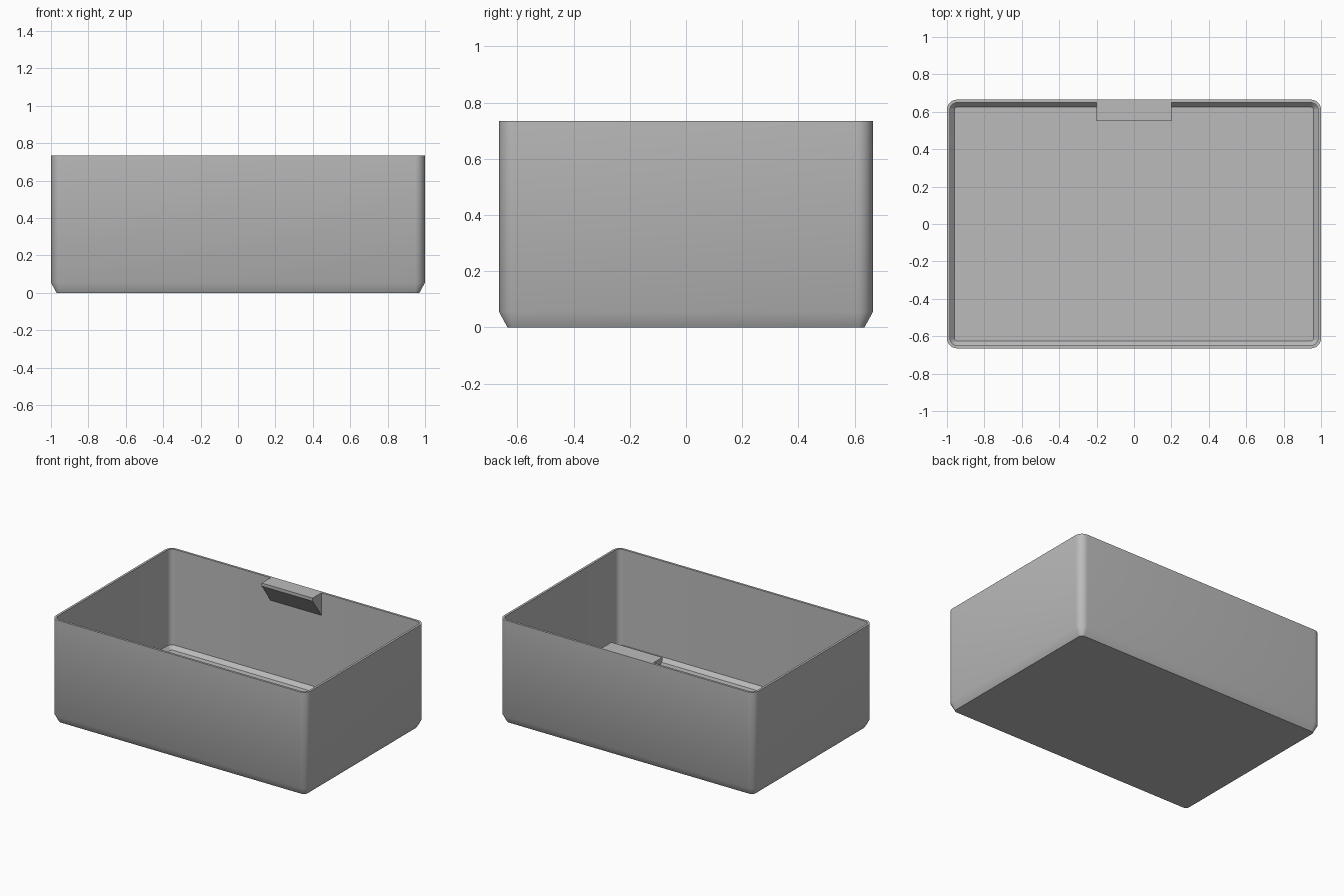
import bpy, bmesh, math

if "Cube" in bpy.data.objects:
    bpy.data.objects.remove(bpy.data.objects["Cube"], do_unlink=True)

HALF_X, HALF_Y, HEIGHT = 1.0, 0.665, 0.735
RADIUS, WALL, STEPS = 0.055, 0.016, 8

grey = bpy.data.materials.new("plain grey")
grey.use_nodes = True
colour = (0.5, 0.5, 0.5, 1)
grey.diffuse_color = colour
grey.node_tree.nodes["Principled BSDF"].inputs["Base Color"].default_value = colour


def make_object(name, bm):
    bmesh.ops.recalc_face_normals(bm, faces=bm.faces)
    mesh = bpy.data.meshes.new(name)
    bm.to_mesh(mesh)
    bm.free()
    mesh.materials.append(grey)
    obj = bpy.data.objects.new(name, mesh)
    bpy.context.collection.objects.link(obj)
    return obj


def rounded_ring(bm, inset, z):
    """Rounded rectangle, inset from the outer wall."""
    r = RADIUS - inset
    cx, cy = HALF_X - RADIUS, HALF_Y - RADIUS
    ring = []
    for i, (sx, sy) in enumerate([(1, 1), (-1, 1), (-1, -1), (1, -1)]):
        for k in range(STEPS + 1):
            a = math.pi / 2 * (i + k / STEPS)
            ring.append(bm.verts.new((sx * cx + r * math.cos(a),
                                      sy * cy + r * math.sin(a), z)))
    return ring


# Open bin: loft up the outside, over the rim and down to the floor
bm = bmesh.new()
section = [(0.03, 0), (0, 0.055), (0, HEIGHT), (WALL, HEIGHT),
           (WALL, 0.056), (0.04, 0.03)]
rings = [rounded_ring(bm, inset, z) for inset, z in section]
for low, high in zip(rings, rings[1:]):
    for i in range(len(low)):
        j = (i + 1) % len(low)
        bm.faces.new((low[i], low[j], high[j], high[i]))
bm.faces.new(rings[0])
bm.faces.new(rings[-1])
bin_shell = make_object("bin_shell", bm)
bpy.context.view_layer.objects.active = bin_shell
bin_shell.select_set(True)
bpy.ops.object.shade_smooth_by_angle(angle=math.radians(30))
bin_shell.select_set(False)

# Label tab: wedge under the rim at the middle of the back wall
bm = bmesh.new()
wall_y = HALF_Y - WALL / 2
wedge = [(wall_y, HEIGHT), (0.55, HEIGHT), (0.55, HEIGHT - 0.022),
         (HALF_Y - WALL, 0.575), (wall_y, 0.575)]
profile = bm.faces.new([bm.verts.new((-0.2, y, z)) for y, z in wedge])
moved = bmesh.ops.extrude_face_region(bm, geom=[profile])["geom"]
bmesh.ops.translate(bm, vec=(0.4, 0, 0),
                    verts=[v for v in moved if isinstance(v, bmesh.types.BMVert)])
make_object("label_tab", bm)
